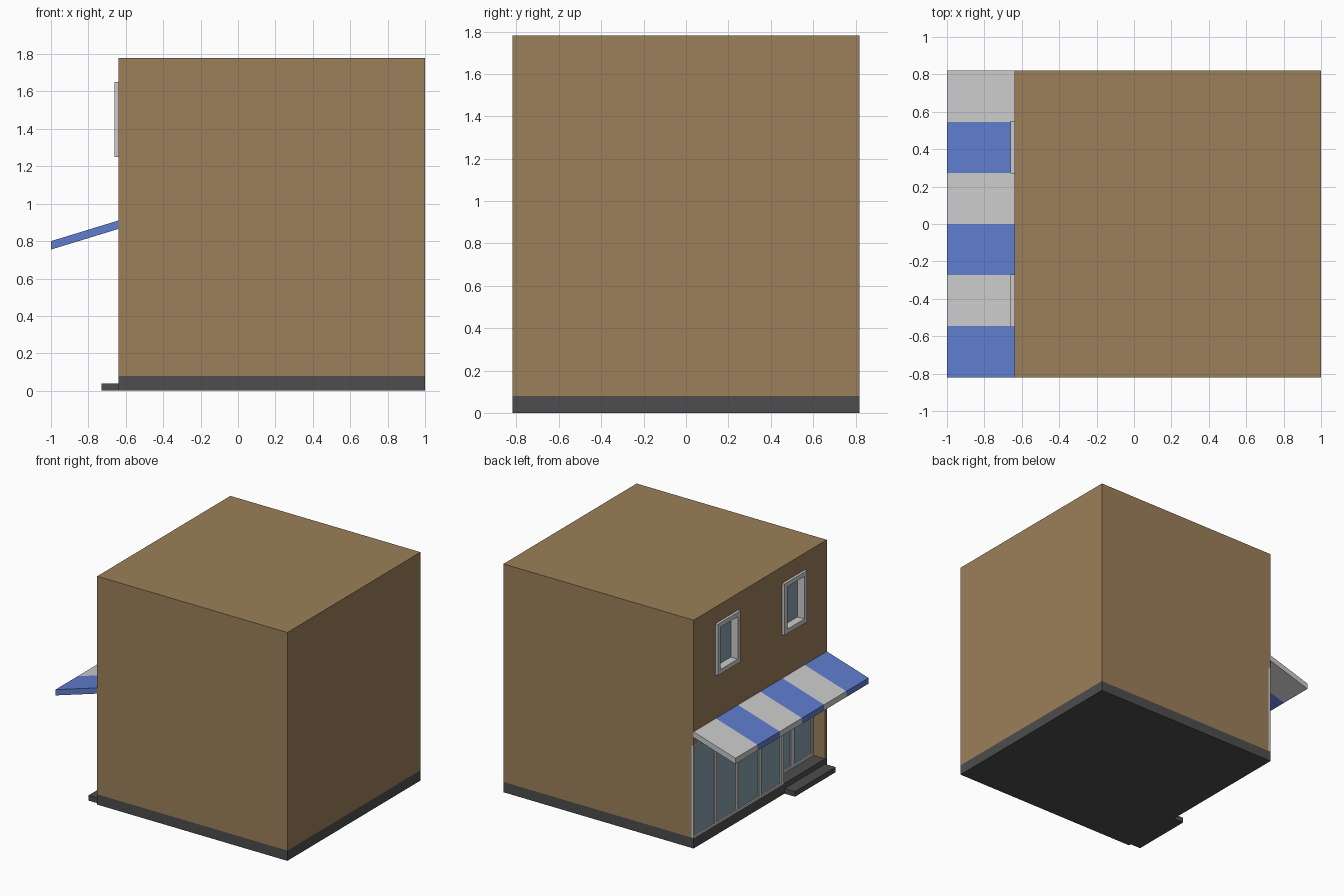
import bpy, bmesh, math

cube = bpy.data.objects.get("Cube")
if cube:
    bpy.data.objects.remove(cube, do_unlink=True)


def material(name, r, g, b):
    m = bpy.data.materials.new(name)
    m.use_nodes = True
    m.diffuse_color = (r, g, b, 1)
    m.node_tree.nodes["Principled BSDF"].inputs["Base Color"].default_value = (r, g, b, 1)
    return m


BROWN = material("brown wall", 0.33, 0.215, 0.10)
GREY = material("dark grey stone", 0.075, 0.075, 0.075)
WHITE = material("light grey", 0.6, 0.6, 0.6)
BLUE = material("awning blue", 0.115, 0.205, 0.62)
GLASS = material("blue grey glass", 0.25, 0.36, 0.42)

FRONT, BACK, SIDE = -0.64, 1.0, 0.82
BASE, TOP, HEAD = 0.08, 1.78, 0.80
STRIPE = 2 * SIDE / 6


def add_box(bm, x, y, z):
    """Add a box given (low, high) on each axis."""
    verts = bmesh.ops.create_cube(bm, size=1)["verts"]
    for v in verts:
        for i, (lo, hi) in enumerate((x, y, z)):
            v.co[i] = lo if v.co[i] < 0 else hi


def make(name, mat, boxes):
    bm = bmesh.new()
    for b in boxes:
        add_box(bm, *b)
    mesh = bpy.data.meshes.new(name)
    bm.to_mesh(mesh)
    bm.free()
    mesh.materials.append(mat)
    ob = bpy.data.objects.new(name, mesh)
    bpy.context.collection.objects.link(ob)
    return ob


def frame(name, x, posts, z, w):
    """Upright frame with posts at (low, high) y ranges and rails between."""
    boxes = [(x, p, z) for p in posts]
    for a, b in zip(posts, posts[1:]):
        for rail in ((z[0], z[0] + w), (z[1] - w, z[1])):
            boxes.append((x, (a[1], b[0]), rail))
    return make(name, WHITE, boxes)


# Base and entrance step
DOOR = (-0.80, -0.29)
make("base", GREY, [((FRONT, BACK), (-SIDE, SIDE), (0, BASE))])
make("entrance_step", GREY, [((-0.73, FRONT), (DOOR[0], DOOR[1] - 0.01), (0, 0.04))])

# Walls with openings for shop window, doorway and upper windows
walls = make("walls", BROWN, [((FRONT, BACK), (-SIDE, SIDE), (BASE, TOP))])
WINDOWS = {"right": (-0.55, -0.27), "left": (0.27, 0.55)}
WIN_Z = (1.25, 1.65)
cuts = [((-0.8, -0.62), (DOOR[1], 0.9), (0, HEAD)),
        ((-0.8, -0.52), DOOR, (0, HEAD))]
cuts += [((-0.8, -0.595), y, WIN_Z) for y in WINDOWS.values()]
cutters = []
for c in cuts:
    cutter = make("opening_cutter", BROWN, [c])
    cutter.hide_render = True
    mod = walls.modifiers.new("opening", "BOOLEAN")
    mod.operation, mod.solver, mod.object = "DIFFERENCE", "EXACT", cutter
    cutters.append(cutter)
bpy.context.view_layer.update()
cut_mesh = bpy.data.meshes.new_from_object(
    walls.evaluated_get(bpy.context.evaluated_depsgraph_get()))
walls.modifiers.clear()
walls.data = cut_mesh
for cutter in cutters:
    bpy.data.objects.remove(cutter, do_unlink=True)

# Upper windows
for side, (lo, hi) in WINDOWS.items():
    w = 0.035
    frame(side + "_window_frame", (-0.66, -0.595), [(lo, lo + w), (hi - w, hi)], WIN_Z, w)
    make(side + "_window_glass", GLASS,
         [((-0.60, -0.595), (lo + w, hi - w), (WIN_Z[0] + w, WIN_Z[1] - w))])

# Shop window of four panes
w = 0.014
posts = [(DOOR[1], -STRIPE + w)]
posts += [(k * STRIPE - w, k * STRIPE + w) for k in range(3)]
posts.append((SIDE - w, SIDE))
frame("shop_window_frame", (FRONT, -0.62), posts, (BASE, HEAD), w)
make("shop_window_glass", GLASS,
     [((-0.63, -0.622), (a[1], b[0]), (BASE + w, HEAD - w)) for a, b in zip(posts, posts[1:])])

# Double door at the back of the doorway
mid = sum(DOOR) / 2
w = 0.02
posts = [(DOOR[0], DOOR[0] + w), (mid - w, mid + w), (DOOR[1] - w, DOOR[1])]
frame("door_frame", (-0.54, -0.52), posts, (BASE, HEAD), w)
make("door_glass", GLASS,
     [((-0.53, -0.522), (a[1], b[0]), (BASE + w, HEAD - w)) for a, b in zip(posts, posts[1:])])

# Sloping striped awning
awning = make("awning", BLUE, [((-1, FRONT), (-SIDE, SIDE), (0.865, 0.91))])
awning.data.materials.append(WHITE)
bm = bmesh.new()
bm.from_mesh(awning.data)
for k in range(-2, 3):
    bmesh.ops.bisect_plane(bm, geom=bm.verts[:] + bm.edges[:] + bm.faces[:],
                           plane_co=(0, k * STRIPE, 0), plane_no=(0, 1, 0))
for v in bm.verts:
    v.co.z -= 0.306 * (FRONT - v.co.x)
for f in bm.faces:
    stripe = math.floor((f.calc_center_median().y + SIDE) / STRIPE)
    f.material_index = min(stripe, 5) % 2
bm.to_mesh(awning.data)
bm.free()
